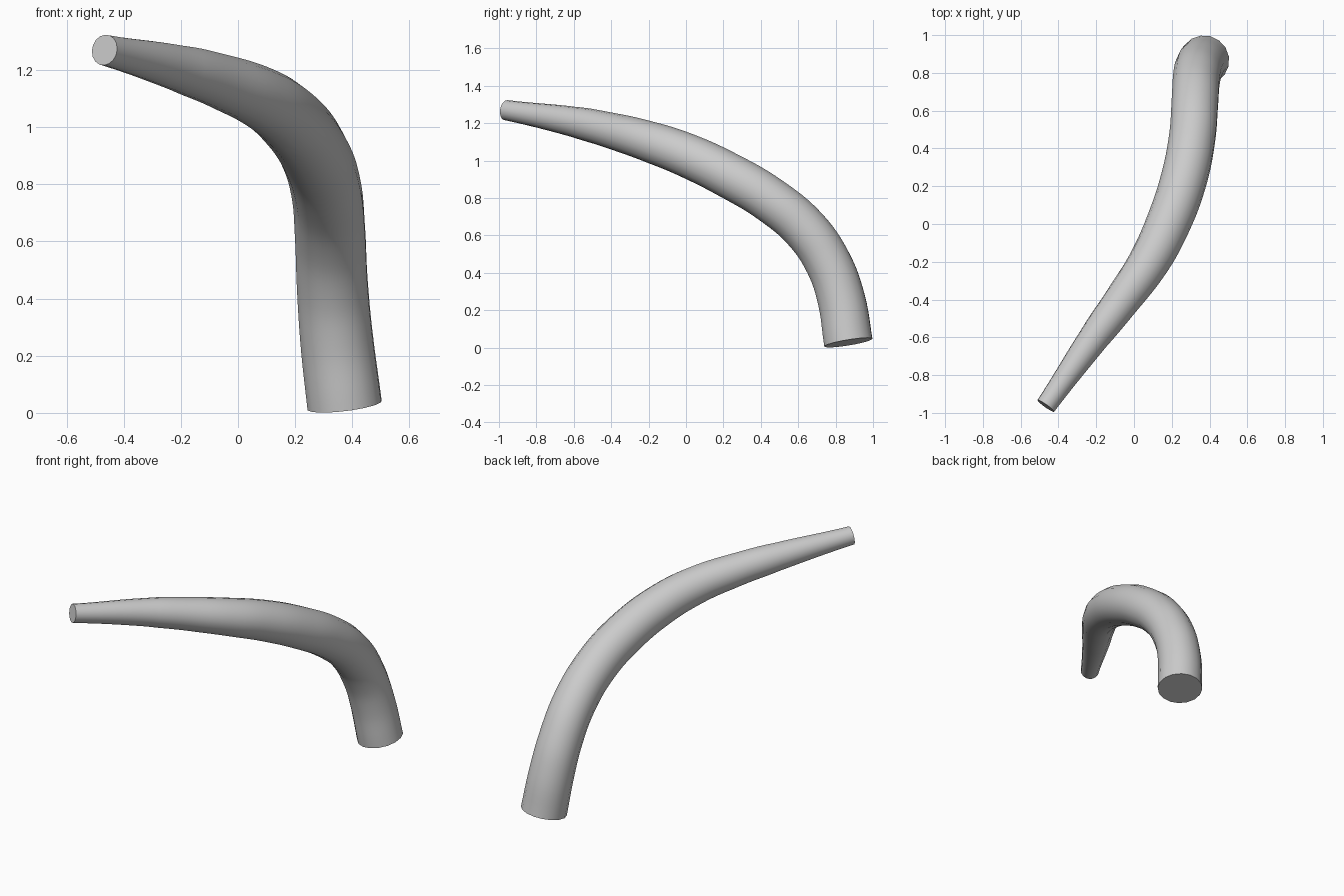
import bpy
import math

cube = bpy.data.objects.get("Cube")
if cube:
    bpy.data.objects.remove(cube, do_unlink=True)

# Plain grey material
grey = bpy.data.materials.new("light_grey")
grey.use_nodes = True
colour = (0.6, 0.6, 0.6, 1.0)
grey.diffuse_color = colour
grey.node_tree.nodes["Principled BSDF"].inputs["Base Color"].default_value = colour

# Centreline of the horn, base to tip: x, y, z, radius
path = [
    (0.373, 0.868, 0.027, 0.132),
    (0.345, 0.83, 0.26, 0.129),
    (0.33, 0.762, 0.45, 0.126),
    (0.322, 0.64, 0.63, 0.125),
    (0.307, 0.45, 0.79, 0.124),
    (0.262, 0.23, 0.92, 0.123),
    (0.18, 0.0, 1.03, 0.118),
    (0.08, -0.2, 1.102, 0.109),
    (-0.06, -0.4, 1.16, 0.096),
    (-0.21, -0.6, 1.207, 0.081),
    (-0.467, -0.963, 1.27, 0.054),
]

curve = bpy.data.curves.new("curved_horn", "CURVE")
curve.dimensions = "3D"
curve.bevel_depth = 1.0
curve.bevel_resolution = 6
curve.resolution_u = 6
curve.use_fill_caps = True
curve.twist_mode = "MINIMUM"

spline = curve.splines.new("BEZIER")
spline.radius_interpolation = "CARDINAL"
spline.bezier_points.add(len(path) - 1)
for point, (x, y, z, radius) in zip(spline.bezier_points, path):
    point.co = (x, y, z)
    point.radius = radius
    point.handle_left_type = point.handle_right_type = "AUTO"

# Tapered tube with flat ends, turned into a mesh
horn = bpy.data.objects.new("curved_horn", curve)
bpy.context.collection.objects.link(horn)
bpy.ops.object.select_all(action="DESELECT")
horn.select_set(True)
bpy.context.view_layer.objects.active = horn
bpy.ops.object.convert(target="MESH")
horn = bpy.context.object

# Weld the caps to the tube
bpy.ops.object.mode_set(mode="EDIT")
bpy.ops.mesh.select_all(action="SELECT")
bpy.ops.mesh.remove_doubles(threshold=0.0005)
bpy.ops.mesh.normals_make_consistent(inside=False)
bpy.ops.object.mode_set(mode="OBJECT")

horn.data.materials.clear()
horn.data.materials.append(grey)
bpy.ops.object.shade_smooth_by_angle(angle=math.radians(40))
